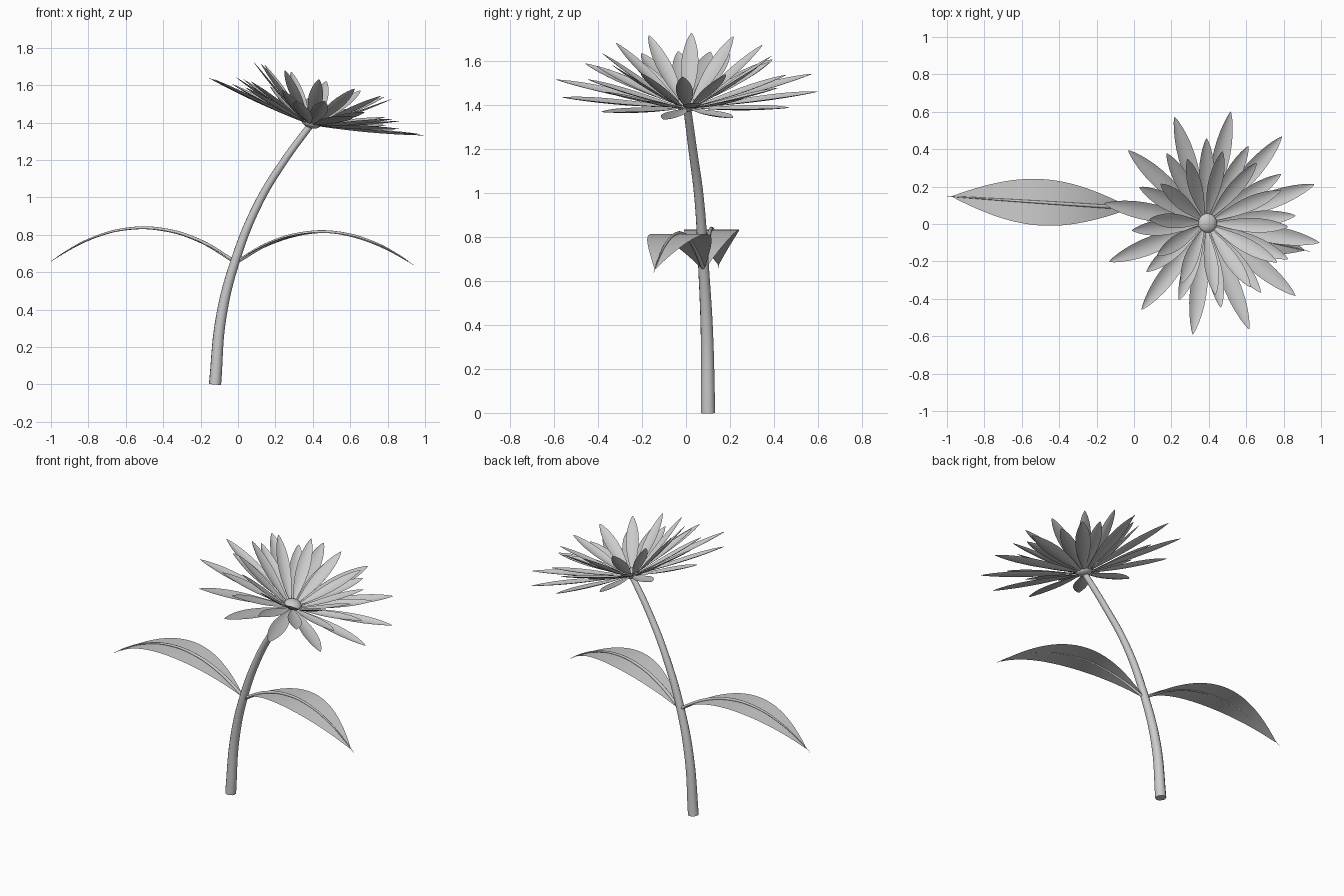
import bpy
from math import sin, cos, pi, radians
from mathutils import Matrix, Vector

if "Cube" in bpy.data.objects:
    bpy.data.objects.remove(bpy.data.objects["Cube"])


def add_mesh(name, verts, faces):
    mesh = bpy.data.meshes.new(name)
    mesh.from_pydata(verts, [], faces)
    mesh.update()
    mesh.shade_smooth()
    obj = bpy.data.objects.new(name, mesh)
    bpy.context.collection.objects.link(obj)
    return obj


def strip_faces(rows, cols, start=0):
    return [(start + i * cols + j, start + (i + 1) * cols + j,
             start + (i + 1) * cols + j + 1, start + i * cols + j + 1)
            for i in range(rows - 1) for j in range(cols - 1)]


def tube(name, points, radii, bevel, handles='AUTO'):
    curve = bpy.data.curves.new(name, 'CURVE')
    curve.dimensions = '3D'
    curve.bevel_depth = bevel
    curve.bevel_resolution = 4
    curve.use_fill_caps = True
    spline = curve.splines.new('BEZIER')
    spline.bezier_points.add(len(points) - 1)
    for bp, co, r in zip(spline.bezier_points, points, radii):
        bp.co, bp.radius = co, r
        bp.handle_left_type = bp.handle_right_type = handles
    obj = bpy.data.objects.new(name, curve)
    bpy.context.collection.objects.link(obj)
    bpy.ops.object.select_all(action='DESELECT')
    obj.select_set(True)
    bpy.context.view_layer.objects.active = obj
    bpy.ops.object.convert(target='MESH')
    bpy.ops.object.shade_smooth_by_angle(angle=radians(40))
    return obj


# Stem, leaning to the right and tapering upwards
tube("stem",
     [(-0.123, 0.10, 0), (-0.09, 0.095, 0.36), (-0.015, 0.08, 0.66),
      (0.11, 0.06, 0.97), (0.25, 0.03, 1.2), (0.39, 0.005, 1.39)],
     [1, 0.86, 0.75, 0.66, 0.6, 0.55], 0.033)

# Flower head frame, tilted to the right
head = Matrix.Translation((0.39, 0.005, 1.39)) @ Matrix.Rotation(radians(15), 4, 'Y')


def petal_ring(name, count, first, reach, height, half_width):
    rows, cols = 15, 7
    verts, faces = [], []
    for k in range(count):
        turn = head @ Matrix.Rotation(radians(first) + 2 * pi * k / count, 4, 'Z')
        faces += strip_faces(rows, cols, len(verts))
        for i in range(rows):
            t = 0.5 - 0.5 * cos(pi * i / (rows - 1))
            w = half_width * max(sin(pi * t ** 1.25), 0.0) ** 0.75
            for j in range(cols):
                s = 2 * j / (cols - 1) - 1
                cup = 0.3 * w * (s * s - 0.5)
                verts.append(turn @ Vector((0.02 + (reach - 0.02) * t, s * w,
                                            height * t ** 1.12 + cup)))
    add_mesh(name, verts, faces)


# Three rings of cupped petals
petal_ring("outer_petals", 12, -10, 0.605, 0.10, 0.047)
petal_ring("middle_petals", 12, 5, 0.455, 0.14, 0.042)
petal_ring("inner_petals", 12, -3, 0.385, 0.245, 0.039)

# Domed centre
bpy.ops.mesh.primitive_uv_sphere_add(segments=24, ring_count=12, radius=1)
centre = bpy.context.object
centre.name = "flower_centre"
centre.matrix_world = head @ Matrix.Translation((0, 0, 0.01)) @ Matrix.Diagonal((0.052, 0.052, 0.03, 1))
bpy.ops.object.shade_smooth()


def leaf(name, base, tip, rise, half_width):
    base, tip = Vector(base), Vector(tip)
    side = Vector((0, 0, 1)).cross(tip - base).normalized()

    def spine(t):
        return base.lerp(tip, t) + Vector((0, 0, 4 * rise * t * (1 - t)))

    # Blade
    rows, cols = 25, 7
    verts = []
    for i in range(rows):
        t = i / (rows - 1)
        w = half_width * max(sin(pi * t), 0.0) ** 0.95 + 0.003
        for j in range(cols):
            s = 2 * j / (cols - 1) - 1
            verts.append(spine(t) + side * s * w)
    add_mesh(name, verts, strip_faces(rows, cols))
    # Midrib, running just past the tip
    ts = [0, 0.2, 0.4, 0.6, 0.8, 0.95, 1.03]
    tube(name + "_midrib", [spine(t) + Vector((0, 0, 0.004)) for t in ts],
         [1, 0.95, 0.85, 0.7, 0.5, 0.3, 0.1], 0.010)


leaf("left_leaf", (-0.02, 0.085, 0.655), (-0.97, 0.147, 0.675), 0.168, 0.121)
leaf("right_leaf", (-0.01, 0.08, 0.65), (0.91, -0.14, 0.655), 0.16, 0.125)
